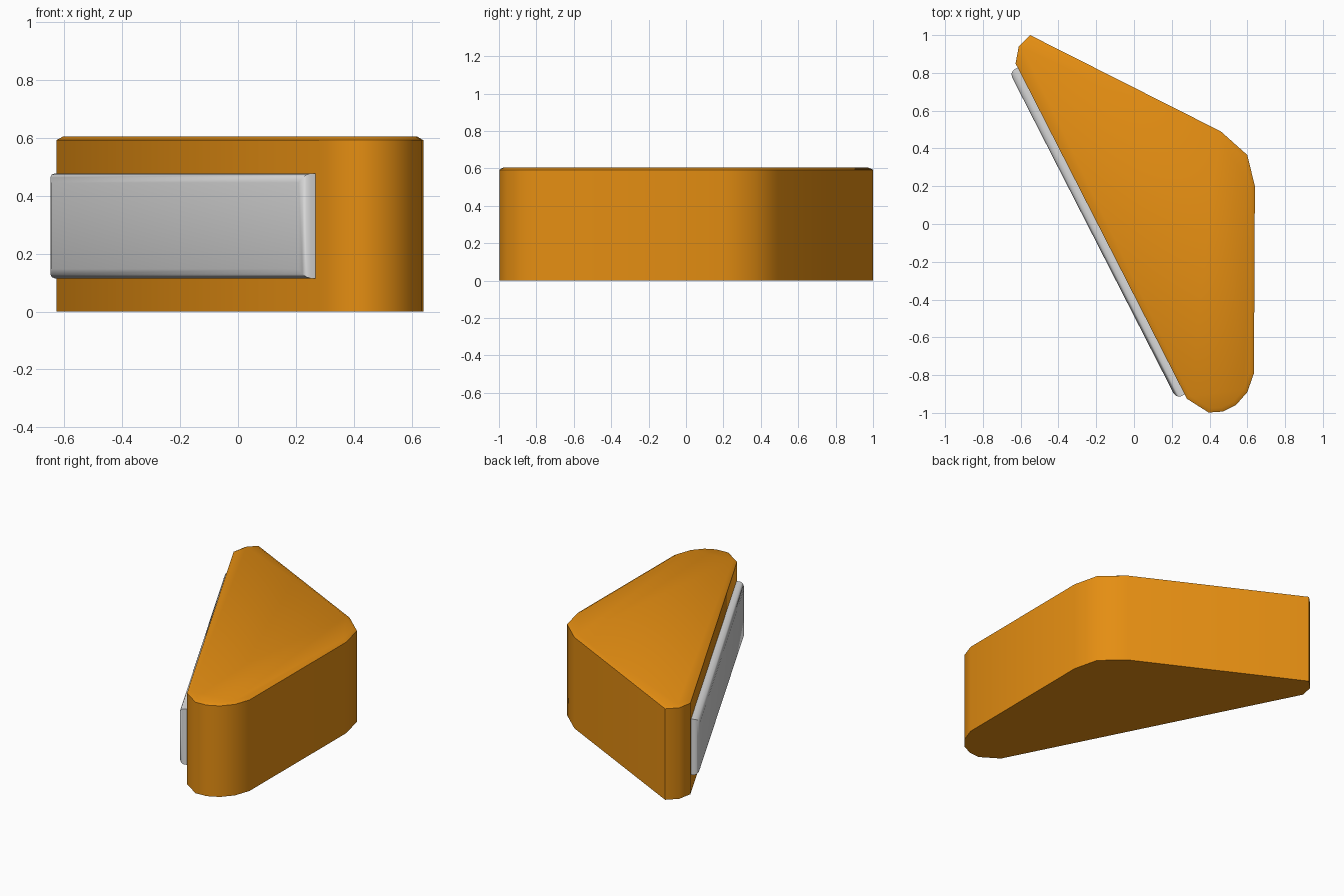
import bpy, bmesh, math
from mathutils import Matrix, Vector

if "Cube" in bpy.data.objects:
    bpy.data.objects.remove(bpy.data.objects["Cube"])


def material(name, rgb):
    m = bpy.data.materials.new(name)
    m.diffuse_color = (*rgb, 1)
    m.use_nodes = True
    m.node_tree.nodes["Principled BSDF"].inputs["Base Color"].default_value = m.diffuse_color
    return m


def slab(name, outline, height, steps, mat, matrix=Matrix()):
    """Extrude an outline, then taper the top with (inset, rise) steps."""
    bm = bmesh.new()
    bottom = bm.faces.new([bm.verts.new((x, y, 0)) for x, y in outline])
    bottom.normal_update()
    if bottom.normal.z < 0:
        bottom.normal_flip()
    ext = bmesh.ops.extrude_face_region(bm, geom=[bottom], use_keep_orig=True)
    top = [g for g in ext["geom"] if isinstance(g, bmesh.types.BMFace)][0]
    bmesh.ops.translate(bm, verts=top.verts[:], vec=(0, 0, height))
    bmesh.ops.recalc_face_normals(bm, faces=bm.faces[:])
    for inset, rise in steps:
        bmesh.ops.inset_region(bm, faces=[top], thickness=inset, use_even_offset=True)
        bmesh.ops.translate(bm, verts=top.verts[:], vec=(0, 0, rise))
    bm.transform(matrix)
    bmesh.ops.recalc_face_normals(bm, faces=bm.faces[:])
    me = bpy.data.meshes.new(name)
    bm.to_mesh(me)
    bm.free()
    me.materials.append(mat)
    ob = bpy.data.objects.new(name, me)
    bpy.context.collection.objects.link(ob)
    bpy.ops.object.select_all(action='DESELECT')
    ob.select_set(True)
    bpy.context.view_layer.objects.active = ob
    bpy.ops.object.shade_smooth_by_angle(angle=math.radians(44))
    return ob


orange = material("orange", (0.78, 0.27, 0.006))
grey = material("light grey", (0.72, 0.72, 0.72))

# Wedge-shaped body with a narrow top chamfer
body = [(-0.55, 1.0), (-0.61, 0.94), (-0.627, 0.85), (0.28, -0.925),
        (0.395, -0.998), (0.47, -0.993), (0.54, -0.958), (0.60, -0.89),
        (0.635, -0.79), (0.64, 0.2), (0.6, 0.365), (0.46, 0.49)]
slab("body", body, 0.592, [(0.022, 0.013)], orange)

# Lens plate on the long slanted side, with a softly rounded outer rim
a, b = Vector((-0.627, 0.85, 0)), Vector((0.28, -0.925, 0))
along = (b - a).normalized()
up = Vector((0, 0, 1))
out = along.cross(up)
origin = a - out * 0.01
frame = Matrix((along, up, out)).transposed().to_4x4()
frame.translation = origin
plate = [(0.025, 0.115), (1.968, 0.115), (1.968, 0.477), (0.025, 0.477)]
slab("lens_plate", plate, 0.03,
     [(0.004, 0.013), (0.010, 0.011), (0.018, 0.006)], grey, frame)
